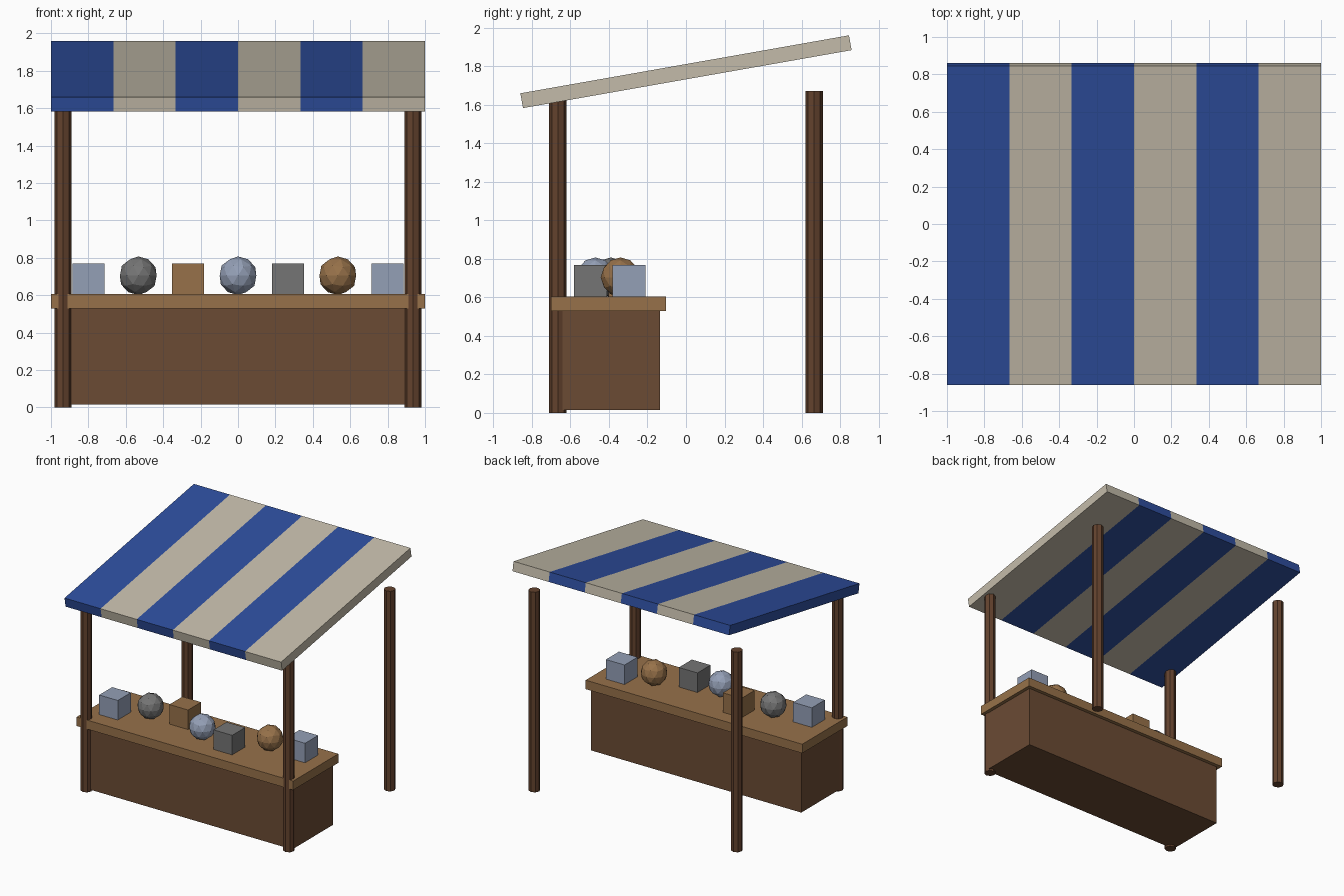
import bpy, bmesh, math
from mathutils import Matrix, Vector

if "Cube" in bpy.data.objects:
    bpy.data.objects.remove(bpy.data.objects["Cube"])


def material(name, rgb):
    m = bpy.data.materials.new(name)
    m.diffuse_color = (*rgb, 1)
    m.use_nodes = True
    m.node_tree.nodes["Principled BSDF"].inputs["Base Color"].default_value = m.diffuse_color
    return m


BLUE = material("awning_blue", (0.027, 0.076, 0.34))
CREAM = material("awning_cream", (0.55, 0.50, 0.40))
POST = material("post_wood", (0.125, 0.055, 0.027))
DARK = material("dark_wood", (0.147, 0.07, 0.034))
WOOD = material("light_wood", (0.31, 0.167, 0.068))
STEEL = material("pale_steel", (0.296, 0.348, 0.468))
GREY = material("grey_stone", (0.178, 0.178, 0.178))


def finish(name, bm, *mats):
    me = bpy.data.meshes.new(name)
    bm.to_mesh(me)
    bm.free()
    for m in mats:
        me.materials.append(m)
    ob = bpy.data.objects.new(name, me)
    bpy.context.collection.objects.link(ob)
    return ob


def box(name, lo, hi, mat):
    lo, hi = Vector(lo), Vector(hi)
    bm = bmesh.new()
    bmesh.ops.create_cube(bm, size=1, matrix=Matrix.Translation((lo + hi) / 2)
                          @ Matrix.Diagonal((*(hi - lo), 1)))
    return finish(name, bm, mat)


# Counter: body and overhanging top
box("counter_body", (-0.97, -0.67, 0.015), (0.97, -0.135, 0.53), DARK)
box("counter_top", (-1, -0.70, 0.53), (1, -0.105, 0.605), WOOD)

# Four octagonal posts
for sx, side in ((-1, "left"), (1, "right")):
    for sy, end in ((-1, "front"), (1, "back")):
        bm = bmesh.new()
        bmesh.ops.create_cone(bm, cap_ends=True, segments=8, radius1=0.045,
                              radius2=0.045, depth=1.67,
                              matrix=Matrix.Translation((sx * 0.935, sy * 0.665, 0.835)))
        finish(f"{end}_{side}_post", bm, POST)

# Sloped awning slab, sliced into six stripes
bm = bmesh.new()
bmesh.ops.create_cube(bm, size=1, matrix=Matrix.Diagonal((2, 1.732, 0.078, 1)))
for i in range(1, 6):
    bmesh.ops.bisect_plane(bm, geom=bm.verts[:] + bm.edges[:] + bm.faces[:],
                           plane_co=(-1 + i / 3, 0, 0), plane_no=(1, 0, 0))
for f in bm.faces:
    x = f.calc_center_median().x
    f.material_index = min(5, int((x + 1) * 3)) % 2
bm.transform(Matrix.Translation((0, 0, 1.771)) @ Matrix.Rotation(math.radians(10), 4, 'X'))
finish("awning", bm, BLUE, CREAM)

# Goods on the counter: alternating boxes and faceted balls
goods = [(-0.48, STEEL), (-0.39, GREY), (-0.315, WOOD), (-0.47, STEEL),
         (-0.495, GREY), (-0.34, WOOD), (-0.295, STEEL)]
for i, (y, mat) in enumerate(goods):
    x = (i - 3) * 0.8 / 3
    if i % 2 == 0:
        box(f"goods_box_{i}", (x - 0.086, y - 0.086, 0.597), (x + 0.086, y + 0.086, 0.768), mat)
    else:
        bm = bmesh.new()
        bmesh.ops.create_icosphere(bm, subdivisions=2, radius=0.103,
                                   matrix=Matrix.Translation((x, y, 0.704)))
        finish(f"goods_ball_{i}", bm, mat)
